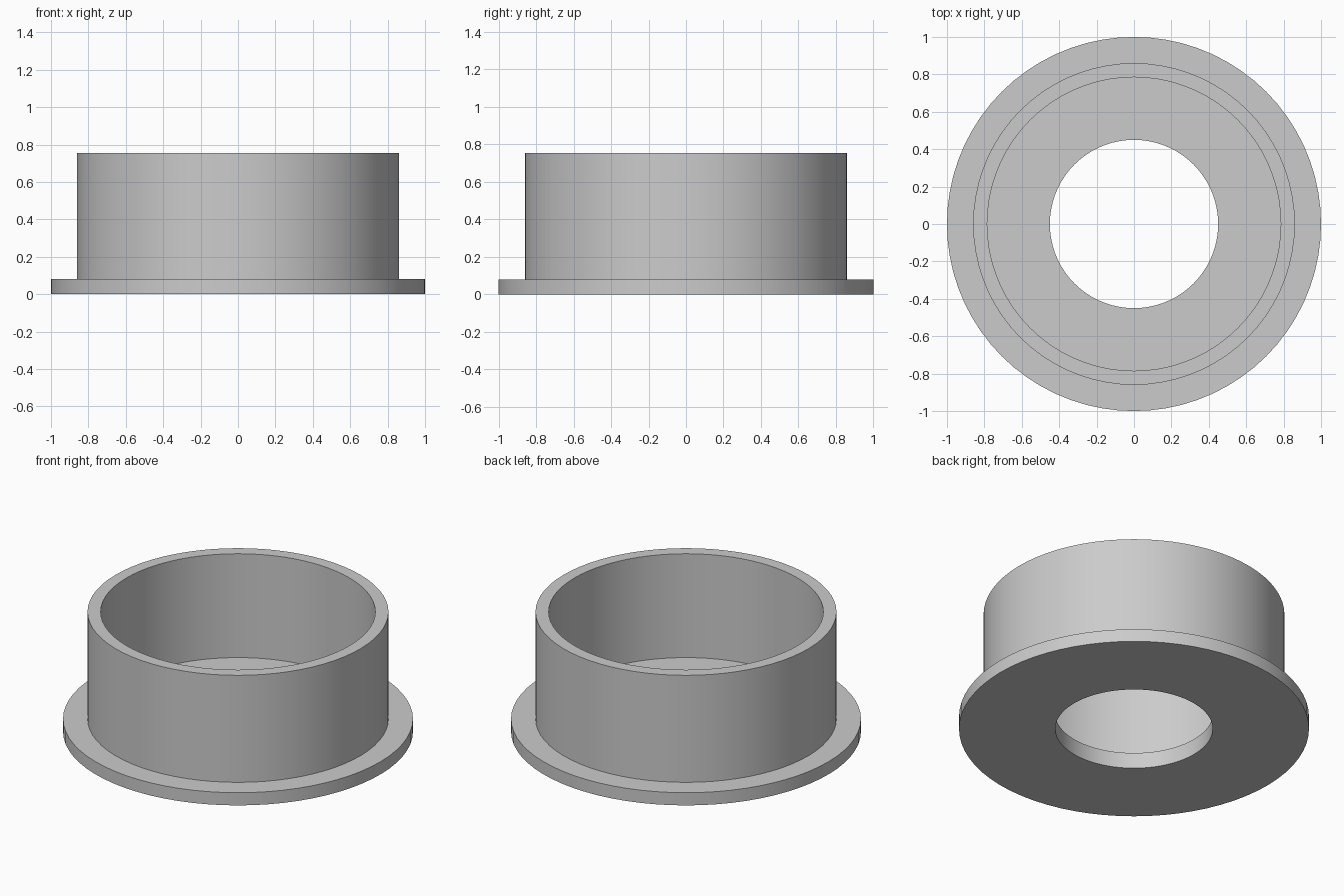
import bpy
import bmesh
import math

cube = bpy.data.objects.get("Cube")
if cube:
    bpy.data.objects.remove(cube, do_unlink=True)

SEGMENTS = 72

# Plain grey finish
grey = bpy.data.materials.new("plain grey")
grey.use_nodes = True
colour = (0.6, 0.6, 0.6, 1)
grey.diffuse_color = colour
grey.node_tree.nodes["Principled BSDF"].inputs["Base Color"].default_value = colour


def lathe(name, profile):
    """Revolve a closed (radius, height) profile about z."""
    bm = bmesh.new()
    rings = []
    for r, z in profile:
        angles = [2 * math.pi * i / SEGMENTS for i in range(SEGMENTS)]
        rings.append([bm.verts.new((r * math.cos(a), r * math.sin(a), z)) for a in angles])
    for lower, upper in zip(rings, rings[1:] + rings[:1]):
        for i in range(SEGMENTS):
            j = (i + 1) % SEGMENTS
            bm.faces.new((lower[i], lower[j], upper[j], upper[i]))
    bmesh.ops.recalc_face_normals(bm, faces=bm.faces)
    mesh = bpy.data.meshes.new(name)
    bm.to_mesh(mesh)
    bm.free()
    mesh.materials.append(grey)
    obj = bpy.data.objects.new(name, mesh)
    bpy.context.collection.objects.link(obj)
    bpy.ops.object.select_all(action="DESELECT")
    obj.select_set(True)
    bpy.context.view_layer.objects.active = obj
    bpy.ops.object.shade_smooth_by_angle(angle=math.radians(30))
    return obj


# One turned body: base flange, upright wall, recessed floor, central hole
lathe("flanged_bushing", [
    (0.45, 0), (1, 0), (1, 0.08),
    (0.86, 0.08), (0.86, 0.755),
    (0.785, 0.755), (0.785, 0.1), (0.45, 0.1),
])
